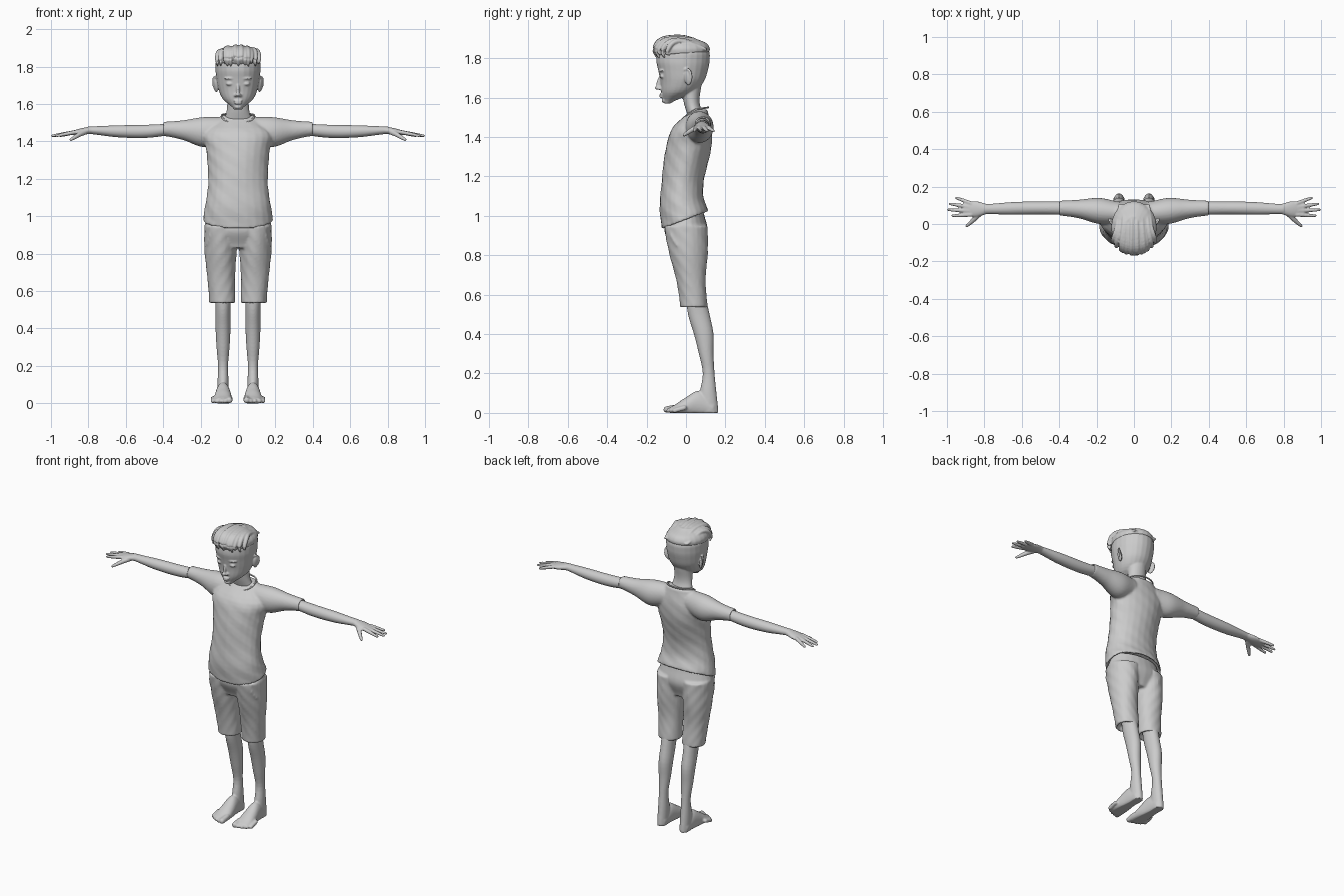
import bpy, bmesh, math, random
from math import sin, cos
from mathutils import Vector, Matrix, Euler

random.seed(4)
default = bpy.data.objects.get("Cube")
if default:
    bpy.data.objects.remove(default, do_unlink=True)

clay = bpy.data.materials.new("plain_grey")
clay.use_nodes = True
GREY = (0.6, 0.6, 0.6, 1)
clay.diffuse_color = GREY
clay.node_tree.nodes["Principled BSDF"].inputs["Base Color"].default_value = GREY

STEPS = 24
SPAN = [i / STEPS for i in range(STEPS + 1)]
ANGLES = [math.tau * i / STEPS for i in range(STEPS)]


def along(profile, t):
    """Value at t on a smooth curve through evenly spaced values; a number is constant."""
    if isinstance(profile, (int, float)):
        return profile
    last = len(profile) - 1
    i = min(int(t * last), last - 1)
    u = t * last - i
    before, start, end = profile[max(i - 1, 0)], profile[i], profile[i + 1]
    after = profile[min(i + 2, last)]
    leave, arrive = (end - before) / 2, (after - start) / 2
    ease = u * u * (3 - 2 * u)
    return start + (end - start) * ease + leave * u * (1 - u) ** 2 - arrive * u * u * (1 - u)


def skin(bm, rings):
    """Bridge equal rings of points and cap both ends."""
    loops = [[bm.verts.new(p) for p in ring] for ring in rings]
    for lower, upper in zip(loops, loops[1:]):
        for i in range(len(lower)):
            bm.faces.new((lower[i - 1], lower[i], upper[i], upper[i - 1]))
    bm.faces.new(loops[0][::-1])
    bm.faces.new(loops[-1])


def hollow(stations, wall):
    """Repeat the last station inward, so that a garment opening looks hollow."""
    return stations + [(1, wall, 0), (1, wall, 2 * wall)] if wall else stations


def upright(bm, top, bottom, width, front, back, centre=0, side=1, ripple=0, wall=0, tilt=0):
    """Loft down z, with half width, front and back profiles."""
    rings = []
    for t, inset, rise in hollow([(t, 0, 0) for t in SPAN], wall):
        z = top + (bottom - top) * t
        f, b = along(front, t) + inset, along(back, t) - inset
        ring = []
        for a in ANGLES:
            fold = 1 + ripple * sin(6 * a + 30 * z) * sin(45 * z + 2 * a)
            x = along(centre, t) + (along(width, t) - inset) * cos(a) * fold
            y = (f + b) / 2 + (b - f) / 2 * sin(a) * fold
            ring.append((side * x, y, z + rise + tilt * y * t ** 3))
        rings.append(ring)
    skin(bm, rings)


def sideways(bm, start, end, y, z, depth, height, side, wall=0):
    """Loft out along x, with half depth and half height profiles."""
    rings = []
    for t, inset, back in hollow([(t, 0, 0) for t in SPAN], wall):
        x = side * (start + (end - start) * t - back)
        d, h = along(depth, t) - inset, along(height, t) - inset
        rings.append([(x, along(y, t) + d * cos(a), along(z, t) + h * sin(a)) for a in ANGLES])
    skin(bm, rings)


def blob(bm, at, size, turn=(0, 0, 0)):
    m = Matrix.LocRotScale(Vector(at), Euler(turn), Vector(size))
    bmesh.ops.create_uvsphere(bm, u_segments=20, v_segments=12, radius=1, matrix=m)


def tube(bm, x, y, z, radius, side=1):
    """Round-ended tube along coordinate profiles."""
    points = [Vector((side * along(x, t), along(y, t), along(z, t))) for t in SPAN]
    radii = [along(radius, t) for t in SPAN]
    rings = []
    for i, (p, r) in enumerate(zip(points, radii)):
        way = points[min(i + 1, STEPS)] - points[max(i - 1, 0)]
        turn = way.to_track_quat('Z', 'Y')
        rings.append([p + turn @ Vector((r * cos(a), r * sin(a), 0)) for a in ANGLES])
    skin(bm, rings)
    for end in (0, -1):
        blob(bm, points[end], [radii[end]] * 3)


def finish(name, bm, voxel, relax=3):
    """Fuse the pieces of one part into a smooth skin."""
    mesh = bpy.data.meshes.new(name)
    bm.to_mesh(mesh)
    bm.free()
    part = bpy.data.objects.new(name, mesh)
    bpy.context.collection.objects.link(part)
    mesh.materials.append(clay)
    fuse = part.modifiers.new("fuse", 'REMESH')
    fuse.mode = 'VOXEL'
    fuse.voxel_size = voxel
    fuse.use_smooth_shade = True
    soften = part.modifiers.new("soften", 'SMOOTH')
    soften.factor = 0.5
    soften.iterations = relax


# Head and neck
bm = bmesh.new()
upright(bm, top=1.9, bottom=1.57,
        width=(.03, .11, .12, .115, .105, .08, .02),
        front=(-.03, -.13, -.15, -.14, -.13, -.125, -.11),
        back=(.02, .11, .12, .11, .09, .04, -.08))
upright(bm, top=1.68, bottom=1.46, width=(.06, .06, .09), front=(-.03, -.01, .02), back=(.08, .07, .11))

# Nose, lips and chin
blob(bm, at=(0, -.142, 1.65), size=(.014, .018, .01))
blob(bm, at=(0, -.136, 1.675), size=(.009, .013, .036), turn=(-.2, 0, 0))
for z, width in ((1.616, .024), (1.604, .02)):
    blob(bm, at=(0, -.125, z), size=(width, .01, .006))
blob(bm, at=(0, -.11, 1.585), size=(.02, .014, .012))

# Nostrils, eyes, brows and ears
arc = [-.5 + 3.3 * t for t in SPAN]
for s in (1, -1):
    blob(bm, at=(.012 * s, -.133, 1.646), size=(.009, .011, .008))
    blob(bm, at=(.044 * s, -.12, 1.708), size=(.02, .014, .01))
    blob(bm, at=(.047 * s, -.126, 1.737), size=(.028, .01, .006), turn=(0, 0, .3 * s))
    blob(bm, at=(.118 * s, .01, 1.7), size=(.01, .02, .036), turn=(0, .15 * s, -.35 * s))
    tube(bm, x=(.115, .13, .13, .115), y=[.005 + .022 * sin(a) for a in arc],
         z=[1.705 + .04 * cos(a) for a in arc], radius=.006, side=s)
finish("head", bm, voxel=.0045)

# Swept-back hair: a cap with tufts running from fringe to crown
bm = bmesh.new()
upright(bm, top=1.905, bottom=1.825, width=(.05, .1, .12, .12), front=(-.08, -.14, -.157, -.15),
        back=(.04, .1, .12, .12), tilt=.06)
for i in range(13):
    x = .018 * (i - 6) + random.uniform(-.004, .004)
    front = -.015 - .135 * math.sqrt(1 - (x / .13) ** 2)
    lift = random.uniform(-.004, .004) - 1.6 * x * x
    tube(bm, x=(x, x, .8 * x, .7 * x), y=(front, front - .012, front * .8, -.02, .06, .1),
         z=(1.8 + random.uniform(0, .02), 1.85 + lift, 1.895 + lift, 1.905 + lift, 1.88 + lift, 1.845),
         radius=(.005, .012, .011, .007))
finish("hair", bm, voxel=.0045, relax=2)

# Shirt: torso and short sleeves
bm = bmesh.new()
upright(bm, top=1.54, bottom=.98,
        width=(.09, .18, .17, .16, .16, .175, .19),
        front=(.02, -.07, -.1, -.115, -.125, -.135, -.125),
        back=(.11, .13, .13, .11, .09, .09, .115), ripple=.02, wall=.014, tilt=.38)
for s in (1, -1):
    sideways(bm, start=.08, end=.4, y=(.06, .07, .08, .085), z=(1.46, 1.45, 1.46, 1.467),
             depth=(.06, .07, .05, .04), height=(.07, .08, .053, .038), side=s, wall=.009)
finish("shirt", bm, voxel=.007, relax=4)

# Neckline band, dipping at the front
bm = bmesh.new()
turns = [math.tau * t for t in SPAN]
tube(bm, x=[.088 * cos(a) for a in turns], y=[.05 + .063 * sin(a) for a in turns],
     z=[1.54 + min(.01 * sin(a), .045 * sin(a)) for a in turns], radius=.005)
finish("neckline", bm, voxel=.003, relax=2)

# Shorts: seat, legs and slanted pocket edges
bm = bmesh.new()
upright(bm, top=1.02, bottom=.83, width=(.16, .18, .13), front=(-.09, -.11, -.07), back=(.09, .11, .08))
for s in (1, -1):
    upright(bm, top=.95, bottom=.535, width=(.09, .085, .075, .07), front=(-.11, -.085, -.05, -.03),
            back=(.11, .11, .1, .11), centre=(.09, .093, .09, .084), side=s, ripple=.025, wall=.014)
    tube(bm, x=(.135, .15, .166), y=(-.088, -.075, -.045), z=(.95, .85), radius=.005, side=s)
finish("shorts", bm, voxel=.007, relax=4)

for s, label in ((1, "left"), (-1, "right")):
    # Arm and palm
    bm = bmesh.new()
    sideways(bm, start=.33, end=.8, y=(.085, .085, .08), z=(1.466, 1.454, 1.454, 1.46),
             depth=(.035, .035, .034, .026), height=(.03, .035, .032, .02), side=s)
    sideways(bm, start=.78, end=.91, y=.08, z=(1.46, 1.443), depth=(.026, .042, .036),
             height=(.02, .017, .01), side=s)

    # Fanned fingers and thumb
    for i, reach in enumerate((.95, .985, .993, .97)):
        root, tip = .11 - .02 * i, .14 - .032 * i
        tube(bm, x=(.87, reach), y=(root, tip), z=(1.45, 1.43), radius=(.011, .01, .007), side=s)
    tube(bm, x=(.82, .86, .893), y=(.06, .02, -.01), z=(1.45, 1.41), radius=(.015, .012, .008), side=s)
    finish(label + "_arm", bm, voxel=.0045, relax=2)

    # Lower leg
    bm = bmesh.new()
    upright(bm, top=.6, bottom=0, width=(.045, .04, .04, .035, .027, .03, .03),
            front=(0, .01, .04, .065, .085, .07, .07),
            back=(.1, .12, .14, .14, .145, .155, .165), centre=.08, side=s)

    # Foot with a flat sole
    rings = []
    for t in SPAN:
        w, h = along((.03, .037, .047, .048), t), along((.06, .112, .075, .03), t)
        rings.append([(s * (.08 + w * cos(a)), .14 - .22 * t, h * max(0, .4 + .6 * sin(a)))
                      for a in ANGLES])
    skin(bm, rings)

    # Toes, largest on the inside
    for k in range(5):
        r = .012 if k else .017
        tip = -.098 + .0025 * k * k
        tube(bm, x=.046 + .022 * k, y=(tip + .05, tip), z=(.026, r), radius=r, side=s)
    finish(label + "_leg", bm, voxel=.0055)
